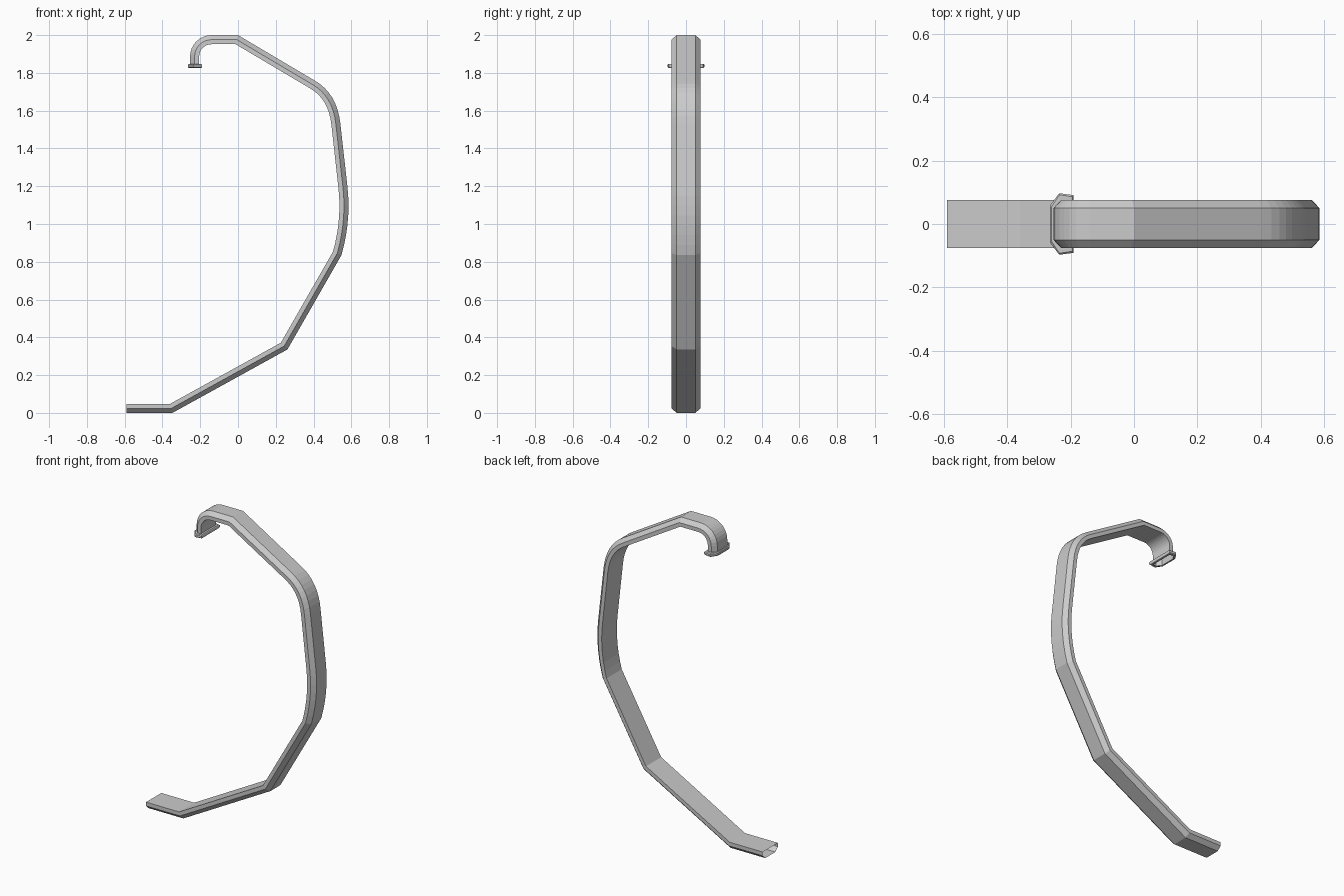
import bpy, bmesh, math
from mathutils import Vector

if "Cube" in bpy.data.objects:
    bpy.data.objects.remove(bpy.data.objects["Cube"])


def bezier(a, c, b, n):
    a, c, b = Vector(a), Vector(c), Vector(b)
    return [a * (1 - t) ** 2 + c * 2 * t * (1 - t) + b * t * t
            for t in (i / n for i in range(n + 1))]


def loft(name, rings):
    """Skin a list of closed rings of equal size, leaving the ends open."""
    bm = bmesh.new()
    rows = [[bm.verts.new(p) for p in r] for r in rings]
    for r0, r1 in zip(rows, rows[1:]):
        n = len(r0)
        for i in range(n):
            j = (i + 1) % n
            bm.faces.new((r0[i], r0[j], r1[j], r1[i]))
    bmesh.ops.recalc_face_normals(bm, faces=bm.faces)
    me = bpy.data.meshes.new(name)
    bm.to_mesh(me)
    bm.free()
    ob = bpy.data.objects.new(name, me)
    bpy.context.collection.objects.link(ob)
    return ob


# Outer edge of the curved tube, in the x-z plane, from foot to top end
path = [Vector(p) for p in ((-0.59, 0), (-0.347, 0), (0.262, 0.336))]
path += reversed(bezier((0.579, 1.2), (0.6, 1.02), (0.548, 0.836), 7))
path += reversed(bezier((0.405, 1.76), (0.524, 1.692), (0.542, 1.532), 8))
path += [Vector((0, 2))]
path += [Vector((-0.14 + 0.114 * math.cos(a), 1.886 + 0.114 * math.sin(a)))
         for a in (math.pi / 2 * (1 + i / 8) for i in range(9))]
path += [Vector((-0.254, 1.828))]

# Six-sided section: (y, depth inward from the outer edge)
section = [(-0.05, 0), (0.05, 0), (0.076, 0.024),
           (0.076, 0.048), (-0.076, 0.048), (-0.076, 0.024)]

# Curved tube with mitred bends
rings = []
for i, p in enumerate(path):
    d0 = (p - path[i - 1]).normalized() if i else None
    d1 = (path[i + 1] - p).normalized() if i < len(path) - 1 else d0
    d0 = d0 or d1
    n0, n1 = Vector((-d0.y, d0.x)), Vector((-d1.y, d1.x))
    m = (n0 + n1) / (1 + n0.dot(n1))
    rings.append([(p.x + m.x * d, y, p.y + m.y * d) for y, d in section])
loft("curved_tube", rings)

# Bevelled collar around the top end
inner = [(-0.254 + d, y) for y, d in section]
outer = [(-0.265, -0.058), (-0.265, 0.058), (-0.236, 0.097),
         (-0.191, 0.091), (-0.191, -0.091), (-0.236, -0.097)]
shrunk = [(x + (0.004 if x < -0.25 else -0.003 if x > -0.2 else 0.001),
           y - math.copysign(0.005, y)) for x, y in outer]
layers = [(inner, 1.848), (shrunk, 1.848), (outer, 1.843),
          (outer, 1.831), (shrunk, 1.826), (inner, 1.826)]
loft("end_collar", [[(x, y, z) for x, y in ring] for ring, z in layers])
